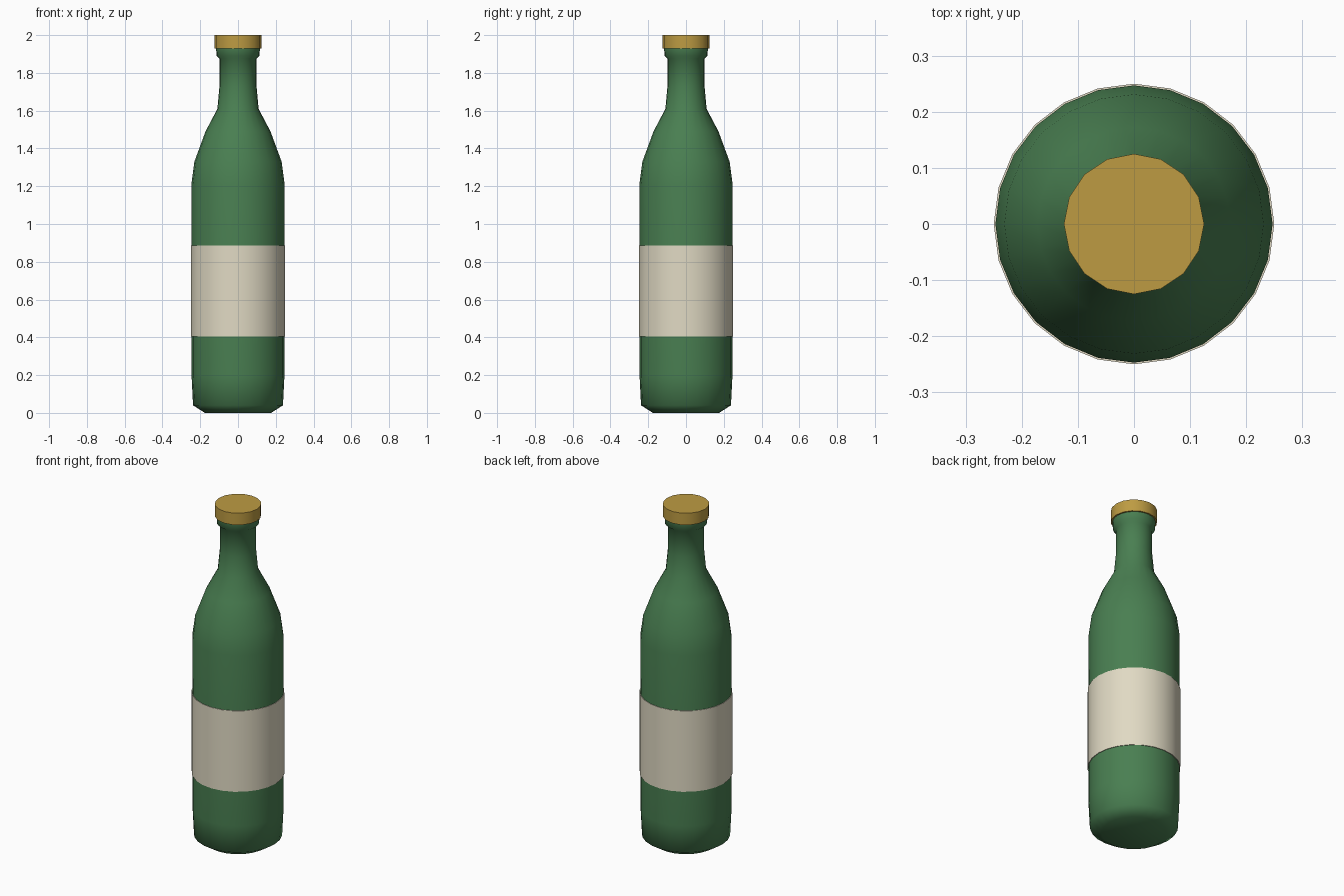
import bpy, bmesh, math

cube = bpy.data.objects.get("Cube")
if cube:
    bpy.data.objects.remove(cube, do_unlink=True)


def material(name, rgb):
    mat = bpy.data.materials.new(name)
    mat.use_nodes = True
    mat.diffuse_color = (*rgb, 1)
    mat.node_tree.nodes["Principled BSDF"].inputs["Base Color"].default_value = (*rgb, 1)
    return mat


def lathe(name, profile, sides, mat, sharp_angle):
    """Revolve (radius, height) points around z and close both ends."""
    bm = bmesh.new()
    rings = []
    for r, z in profile:
        angles = [2 * math.pi * i / sides for i in range(sides)]
        rings.append([bm.verts.new((r * math.cos(a), r * math.sin(a), z)) for a in angles])
    for low, high in zip(rings, rings[1:]):
        for i in range(sides):
            j = (i + 1) % sides
            bm.faces.new((low[i], low[j], high[j], high[i]))
    bm.faces.new(reversed(rings[0]))
    bm.faces.new(rings[-1])
    mesh = bpy.data.meshes.new(name)
    bm.to_mesh(mesh)
    bm.free()
    mesh.materials.append(mat)
    obj = bpy.data.objects.new(name, mesh)
    bpy.context.collection.objects.link(obj)
    bpy.ops.object.select_all(action="DESELECT")
    obj.select_set(True)
    bpy.context.view_layer.objects.active = obj
    bpy.ops.object.shade_smooth_by_angle(angle=math.radians(sharp_angle))
    return obj


green = material("green glass", (0.067, 0.212, 0.083))
cream = material("cream paper", (0.75, 0.70, 0.55))
gold = material("gold", (0.51, 0.33, 0.055))

# Bottle: base, body, shoulder, neck and lip
bottle_profile = [
    (0.175, 0.0), (0.238, 0.04), (0.246, 0.2), (0.247, 1.21),
    (0.231, 1.33), (0.172, 1.49), (0.109, 1.61), (0.098, 1.73),
    (0.098, 1.875), (0.114, 1.89), (0.116, 1.935),
]
lathe("bottle", bottle_profile, 24, green, 75)

# Label wrapped round the body
lathe("label", [(0.25, 0.405), (0.25, 0.885)], 24, cream, 30)

# Cap on the lip
lathe("cap", [(0.125, 1.93), (0.125, 2.0)], 16, gold, 30)
